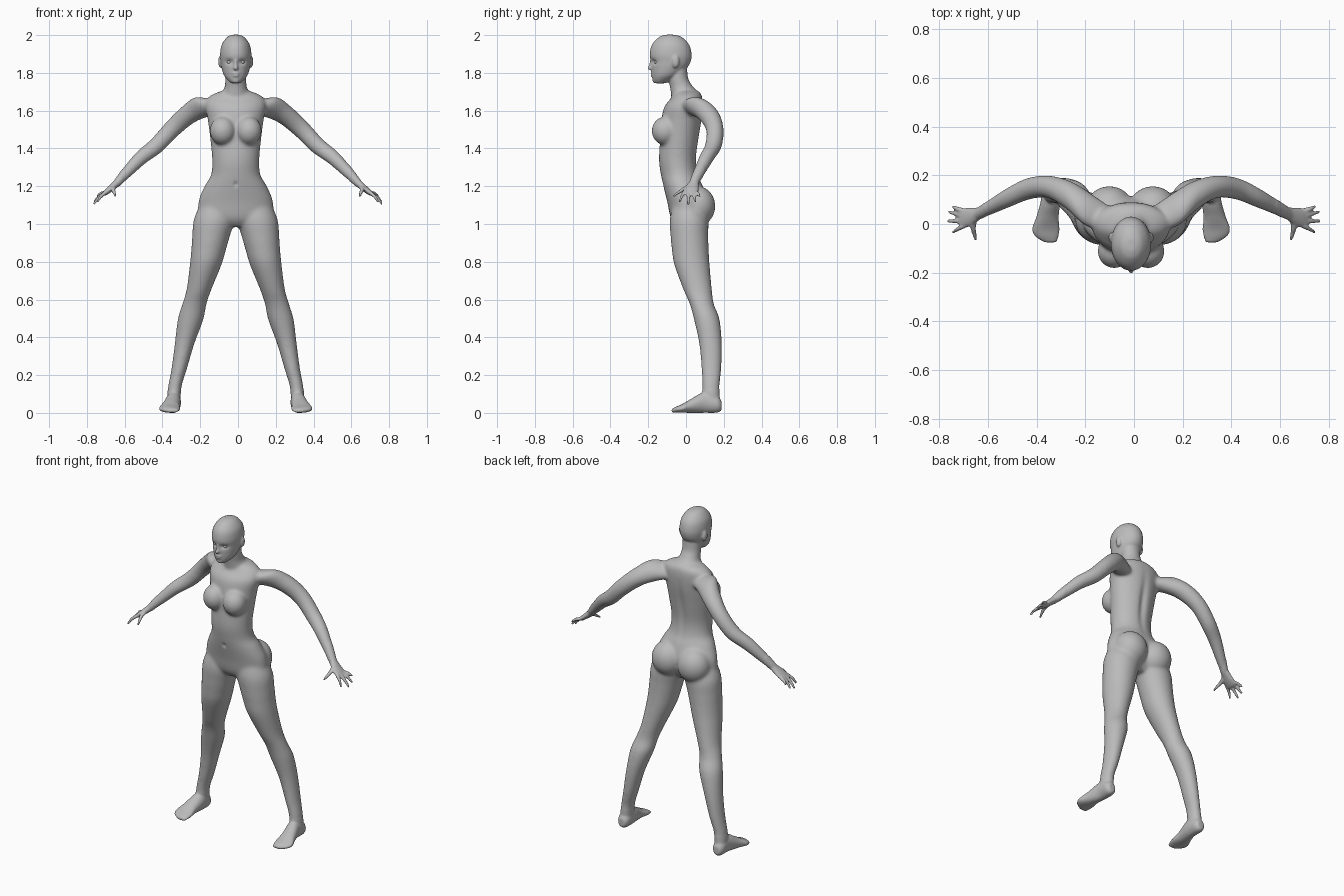
import bpy, bmesh, math
from mathutils import Vector, Matrix

old = bpy.data.objects.get("Cube")
if old:
    bpy.data.objects.remove(old, do_unlink=True)

X, Y, Z = Vector((1, 0, 0)), Vector((0, 1, 0)), Vector((0, 0, 1))
ARM_UP = Vector((0.66, 0, 0.75))
CENTRE = -0.012
SIDES = (1, -1)

skin = bpy.data.materials.new("plain grey")
skin.use_nodes = True
skin.diffuse_color = (0.5, 0.5, 0.5, 1)
skin.node_tree.nodes["Principled BSDF"].inputs["Base Color"].default_value = skin.diffuse_color

bm = bmesh.new()


def smooth_rows(rows, steps=6):
    """Catmull-Rom interpolation through rows of numbers."""
    out = []
    for i in range(len(rows) - 1):
        a, b, c, d = (rows[max(0, min(len(rows) - 1, i + k))] for k in (-1, 0, 1, 2))
        for j in range(steps):
            t = j / steps
            out.append([q + 0.5 * t * (r - p + t * (2 * p - 5 * q + 4 * r - s + t * (3 * (q - r) + s - p)))
                        for p, q, r, s in zip(a, b, c, d)])
    out.append(list(rows[-1]))
    return out


def tube(rows, side=X, up=Y, mirror=1, count=28):
    """Closed loft; each row is x, y, z, radius along side, radius along up."""
    rings = []
    for x, y, z, rs, ru in smooth_rows(rows):
        ring = []
        for k in range(count):
            a = 2 * math.pi * k / count
            p = Vector((x, y, z)) + side * (rs * math.cos(a)) + up * (ru * math.sin(a))
            p.x *= mirror
            ring.append(bm.verts.new(p))
        rings.append(ring)
    for lower, upper in zip(rings, rings[1:]):
        for k in range(count):
            n = (k + 1) % count
            bm.faces.new((lower[k], lower[n], upper[n], upper[k]))
    bm.faces.new(rings[0])
    bm.faces.new(rings[-1])


def column(rows, mirror=1):
    """Upright loft; each row is z, x, half width, front y, back y."""
    tube([(x, (f + b) / 2, z, w, (b - f) / 2) for z, x, w, f, b in rows], mirror=mirror, count=40)


def ball(at, radii):
    m = Matrix.Translation(at) @ Matrix.Diagonal((*radii, 1))
    bmesh.ops.create_uvsphere(bm, u_segments=28, v_segments=18, radius=1, matrix=m)


# Torso
column([(1.705, 0, .07, -.06, .065), (1.69, 0, .115, -.065, .08), (1.665, 0, .15, -.08, .088),
        (1.62, 0, .16, -.115, .09), (1.55, 0, .148, -.13, .085), (1.45, 0, .135, -.137, .07),
        (1.34, 0, .125, -.143, .056), (1.26, 0, .131, -.133, .065), (1.2, 0, .165, -.12, .09),
        (1.12, 0, .197, -.1, .11), (1.03, 0, .19, -.08, .09), (.985, 0, .11, -.045, .06)])

# Neck
column([(1.83, 0, .055, -.09, .005), (1.77, 0, .055, -.092, .012), (1.73, 0, .058, -.086, .035),
        (1.69, 0, .072, -.08, .068), (1.63, 0, .09, -.07, .07)])

# Head
column([(2.002, 0, .02, -.11, -.06), (1.988, 0, .047, -.145, -.02), (1.95, 0, .074, -.18, .016),
        (1.9, 0, .083, -.192, .03), (1.86, 0, .08, -.186, .025), (1.83, 0, .076, -.183, .008),
        (1.79, 0, .064, -.18, -.03), (1.765, 0, .046, -.177, -.07), (1.745, 0, .025, -.168, -.11)])

# Nose, lips and chin
ball((0, -.183, 1.848), (.008, .012, .03))
ball((0, -.186, 1.826), (.013, .018, .012))
ball((0, -.178, 1.797), (.022, .011, .006))
ball((0, -.177, 1.786), (.019, .011, .006))
ball((0, -.162, 1.76), (.022, .016, .015))

LEG = [(1.14, .09, .08, -.06, .07), (1.03, .112, .108, -.085, .115), (.94, .13, .1, -.082, .118),
       (.866, .143, .092, -.075, .12), (.785, .159, .084, -.062, .125), (.655, .194, .066, -.015, .137),
       (.575, .219, .064, .02, .148), (.495, .239, .068, .042, .178), (.365, .271, .052, .07, .19),
       (.23, .3, .041, .082, .187), (.14, .322, .036, .086, .178), (.05, .33, .036, .085, .18)]
FOOT = [(.33, .188, .038, .02, .025), (.33, .165, .046, .036, .045), (.33, .1, .056, .04, .056),
        (.343, .03, .038, .046, .038), (.35, -.02, .024, .057, .023), (.345, -.052, .017, .048, .016),
        (.33, -.076, .011, .025, .01)]
ARM = [(.09, .02, 1.62, .05, .05), (.17, .055, 1.622, .068, .066), (.25, .115, 1.58, .06, .054),
       (.335, .152, 1.505, .047, .048), (.42, .145, 1.415, .045, .044), (.5, .11, 1.352, .041, .039),
       (.58, .068, 1.27, .032, .03), (.635, .038, 1.21, .024, .02)]
PALM = [(.62, .045, 1.225, .024, .02), (.65, .032, 1.198, .035, .018), (.68, .025, 1.173, .041, .015),
        (.7, .022, 1.157, .034, .011)]
# Knuckle y, then fingertip position
FINGERS = [(.054, (.735, .072, 1.145)), (.034, (.75, .05, 1.118)),
           (.012, (.753, .012, 1.105)), (-.008, (.733, -.035, 1.115))]

for s in SIDES:
    reach = s * (1.03 if s > 0 else 1)
    # Legs and feet
    column(LEG, s)
    tube(FOOT, X, Z, s)
    # Arms and palms
    tube(ARM, Y, ARM_UP, reach)
    tube(PALM, Y, ARM_UP, reach)
    # Fingers, slightly arched
    for knuckle, tip in FINGERS:
        base, end = Vector((.685, knuckle, 1.17)), Vector(tip)
        middle = (base + end) / 2 + ARM_UP * .006
        tube([(*base, .011, .011), (*middle, .0095, .0095), (*end, .0065, .0065)],
             Y, ARM_UP, reach, 12)
    # Thumbs
    tube([(.648, .02, 1.198, .016, .015), (.648, -.02, 1.18, .012, .012), (.637, -.067, 1.148, .007, .007)],
         X, Z, reach, 12)
    # Chest, seat and ears
    ball((s * .069, -.112, 1.493), (.069, .07, .076))
    ball((s * .089, .062, 1.095), (.1, .094, .105))
    ball((s * .08, -.055, 1.86), (.013, .02, .034))

bmesh.ops.recalc_face_normals(bm, faces=bm.faces)
mesh = bpy.data.meshes.new("body")
bm.to_mesh(mesh)
bm.free()
body = bpy.data.objects.new("body", mesh)
bpy.context.collection.objects.link(body)

# Fuse all the parts into one skin
fuse = body.modifiers.new("fuse", "REMESH")
fuse.mode = "VOXEL"
fuse.voxel_size = 0.006
graph = bpy.context.evaluated_depsgraph_get()
fused = bpy.data.meshes.new_from_object(body.evaluated_get(graph))
body.modifiers.clear()
body.data = fused

bm = bmesh.new()
bm.from_mesh(fused)


def relax(verts, times):
    for _ in range(times):
        bmesh.ops.smooth_vert(bm, verts=verts, factor=0.5,
                              use_axis_x=True, use_axis_y=True, use_axis_z=True)


def press(at, radii, push):
    """Push the skin along y around a spot, fading outwards."""
    for v in bm.verts:
        d = sum(((p - q) / r) ** 2 for p, q, r in zip(v.co, at, radii))
        if d < 6:
            v.co.y += push * math.exp(-d)


# Blend the joints strongly, the face, hands and feet only lightly
relax([v for v in bm.verts if abs(v.co.x) < .6 and .12 < v.co.z < 1.74], 16)
relax(list(bm.verts), 2)

# Eye sockets, mouth line, spine furrow and navel
for s in SIDES:
    press((s * .034, -.175, 1.858), (.02, .04, .013), .013)
press((0, -.185, 1.7915), (.018, .02, .003), .004)
press((0, .07, 1.43), (.022, .05, .15), -.012)
press((0, -.13, 1.21), (.01, .03, .013), .008)

for v in bm.verts:
    v.co.x += CENTRE
    v.co.z = max(v.co.z, 0)
bm.to_mesh(fused)
bm.free()

# Eyes
eyes = []
for s, name in zip(SIDES, ("left_eye", "right_eye")):
    bpy.ops.mesh.primitive_uv_sphere_add(segments=20, ring_count=12, radius=0.014,
                                         location=(CENTRE + s * .033, -.154, 1.858))
    eye = bpy.context.object
    eye.name = name
    eyes.append(eye)

for ob in [body] + eyes:
    ob.data.materials.clear()
    ob.data.materials.append(skin)
    for face in ob.data.polygons:
        face.use_smooth = True
